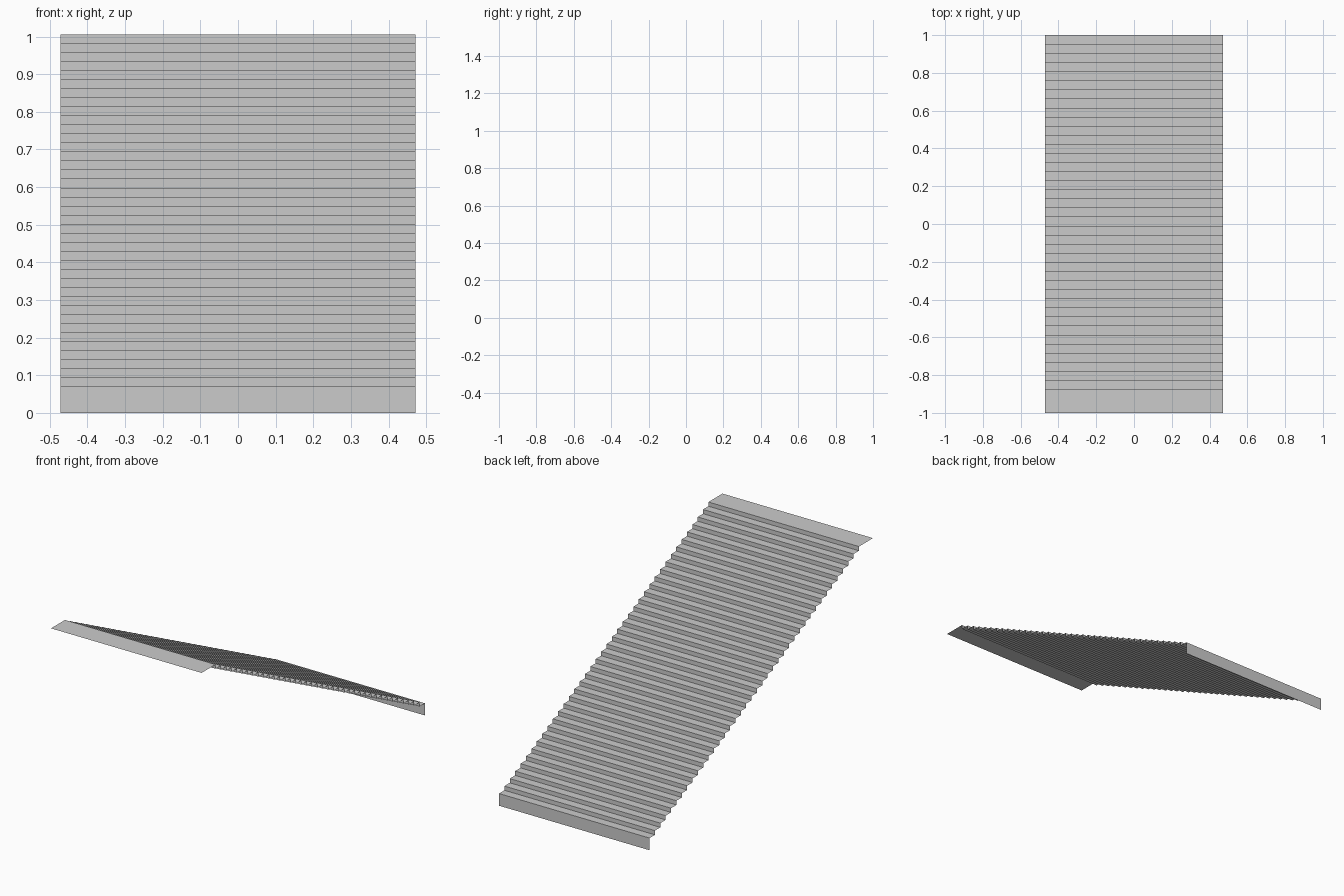
import bpy, bmesh

if "Cube" in bpy.data.objects:
    bpy.data.objects.remove(bpy.data.objects["Cube"])

HALF_W = 0.472
STEPS = 39
FIRST_RISE, LANDING = 0.069, 0.125
HEIGHT = 1.005
RISE = (HEIGHT - FIRST_RISE) / STEPS
RUN = (2.0 - LANDING) / STEPS

# Side profile (y, z): tall first riser at the back, regular steps up to the front landing
y, z = 1.0, FIRST_RISE
profile = [(y, 0.0), (y, z)]
for i in range(STEPS):
    y -= RUN
    profile.append((y, z))
    z += RISE
    profile.append((y, z))
profile.append((-1.0, HEIGHT))

# Sweep the profile across the width as an open folded sheet
bm = bmesh.new()
left = [bm.verts.new((-HALF_W, py, pz)) for py, pz in profile]
right = [bm.verts.new((HALF_W, py, pz)) for py, pz in profile]
for i in range(len(profile) - 1):
    bm.faces.new((left[i], left[i + 1], right[i + 1], right[i]))

# Treads face up, risers face the back
bm.normal_update()
if bm.faces[:][-1].normal.z < 0:
    bmesh.ops.reverse_faces(bm, faces=bm.faces[:])

mesh = bpy.data.meshes.new("stair_flight")
bm.to_mesh(mesh)
bm.free()
stairs = bpy.data.objects.new("stair_flight", mesh)
bpy.context.collection.objects.link(stairs)
